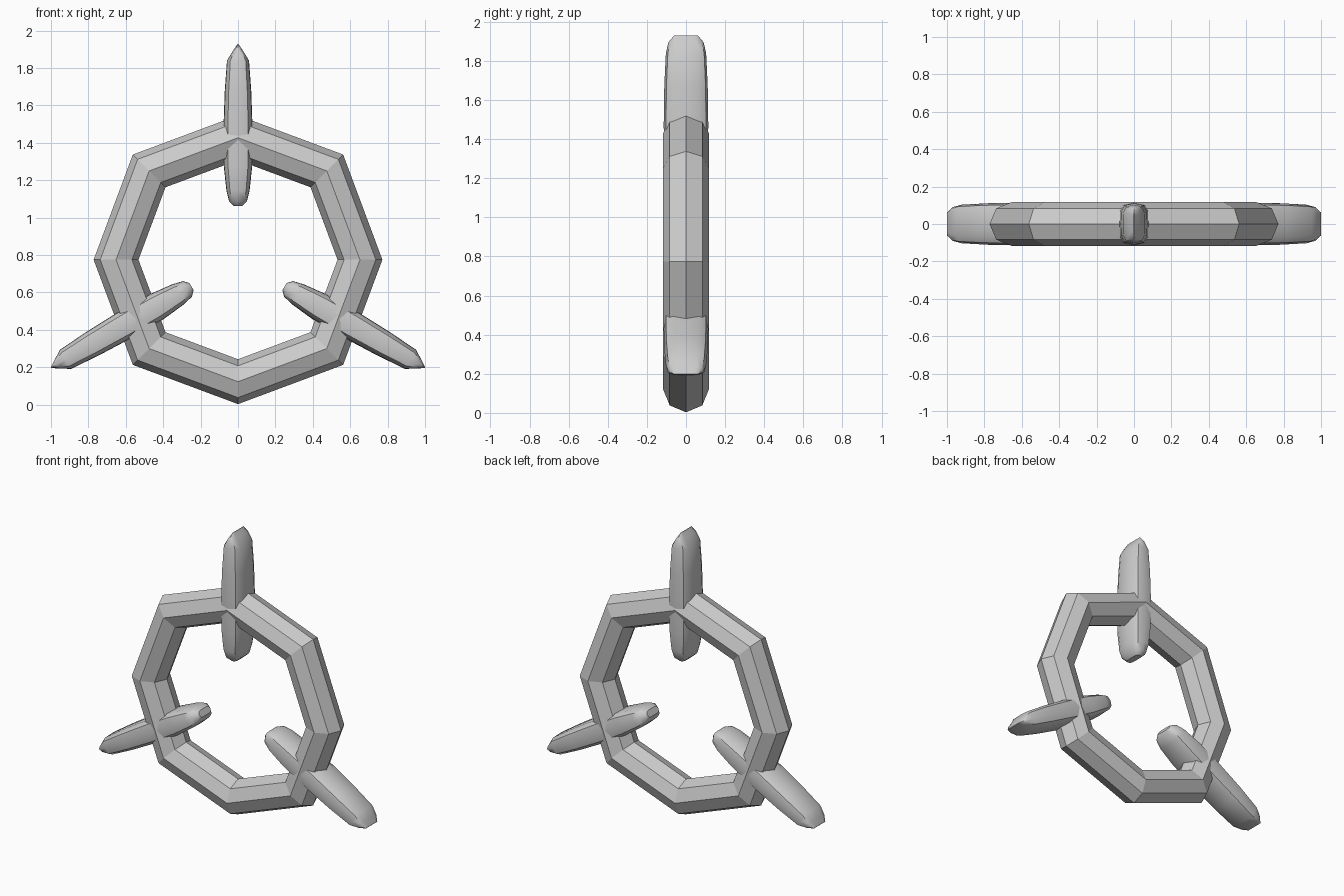
import bpy, bmesh, math
from mathutils import Vector

if "Cube" in bpy.data.objects:
    bpy.data.objects.remove(bpy.data.objects["Cube"])

CENTRE = Vector((0, 0, 0.775))


def loft(name, rings, close):
    """Skin a list of point rings; closed into a loop or capped at the ends."""
    bm = bmesh.new()
    loops = [[bm.verts.new(p) for p in ring] for ring in rings]
    n, m = len(loops), len(loops[0])
    for i in range(n if close else n - 1):
        a, b = loops[i], loops[(i + 1) % n]
        for j in range(m):
            k = (j + 1) % m
            bm.faces.new((a[j], a[k], b[k], b[j]))
    if not close:
        bm.faces.new(loops[0])
        bm.faces.new(loops[-1])
    bmesh.ops.recalc_face_normals(bm, faces=bm.faces)
    mesh = bpy.data.meshes.new(name)
    bm.to_mesh(mesh)
    bm.free()
    obj = bpy.data.objects.new(name, mesh)
    bpy.context.collection.objects.link(obj)
    return obj


# Eight-sided ring with an octagonal tube; diagonal corners sit slightly further out
rings = []
for i in range(8):
    a = math.radians(45 * i)
    stretch = 1.03 if i % 2 else 1.0
    ring = []
    for j in range(8):
        b = math.radians(45 * j)
        r = (0.652 + 0.12 * math.cos(b)) * stretch
        ring.append(CENTRE + Vector((r * math.cos(a), 0.118 * math.sin(b), r * math.sin(a))))
    rings.append(ring)
loft("ring", rings, True)

# Rounded cross-section shared by the spikes (width, depth fractions)
quarter = [(1, 0), (0.97, 0.6), (0.7, 0.9)]
section = quarter + [(0, 1)] + [(-x, y) for x, y in reversed(quarter)]
section += [(x, -y) for x, y in reversed(section[1:-1])]

# Spike stations: distance from centre, half width, half depth
stations = [(0.287, 0.022, 0.06), (0.312, 0.048, 0.088), (0.37, 0.062, 0.104),
            (0.50, 0.076, 0.112), (0.70, 0.078, 0.114), (0.90, 0.071, 0.111),
            (1.065, 0.059, 0.103), (1.12, 0.025, 0.09), (1.154, 0.002, 0.062)]

# Three spikes crossing the ring
for name, deg in (("top_spike", 90), ("left_spike", 210), ("right_spike", 330)):
    a = math.radians(deg)
    out = Vector((math.cos(a), 0, math.sin(a)))
    side = Vector((-math.sin(a), 0, math.cos(a)))
    rings = [[CENTRE + out * r + side * (w * x) + Vector((0, d * y, 0))
              for x, y in section] for r, w, d in stations]
    spike = loft(name, rings, False)
    bpy.ops.object.select_all(action='DESELECT')
    spike.select_set(True)
    bpy.context.view_layer.objects.active = spike
    bpy.ops.object.shade_smooth_by_angle(angle=math.radians(35))
